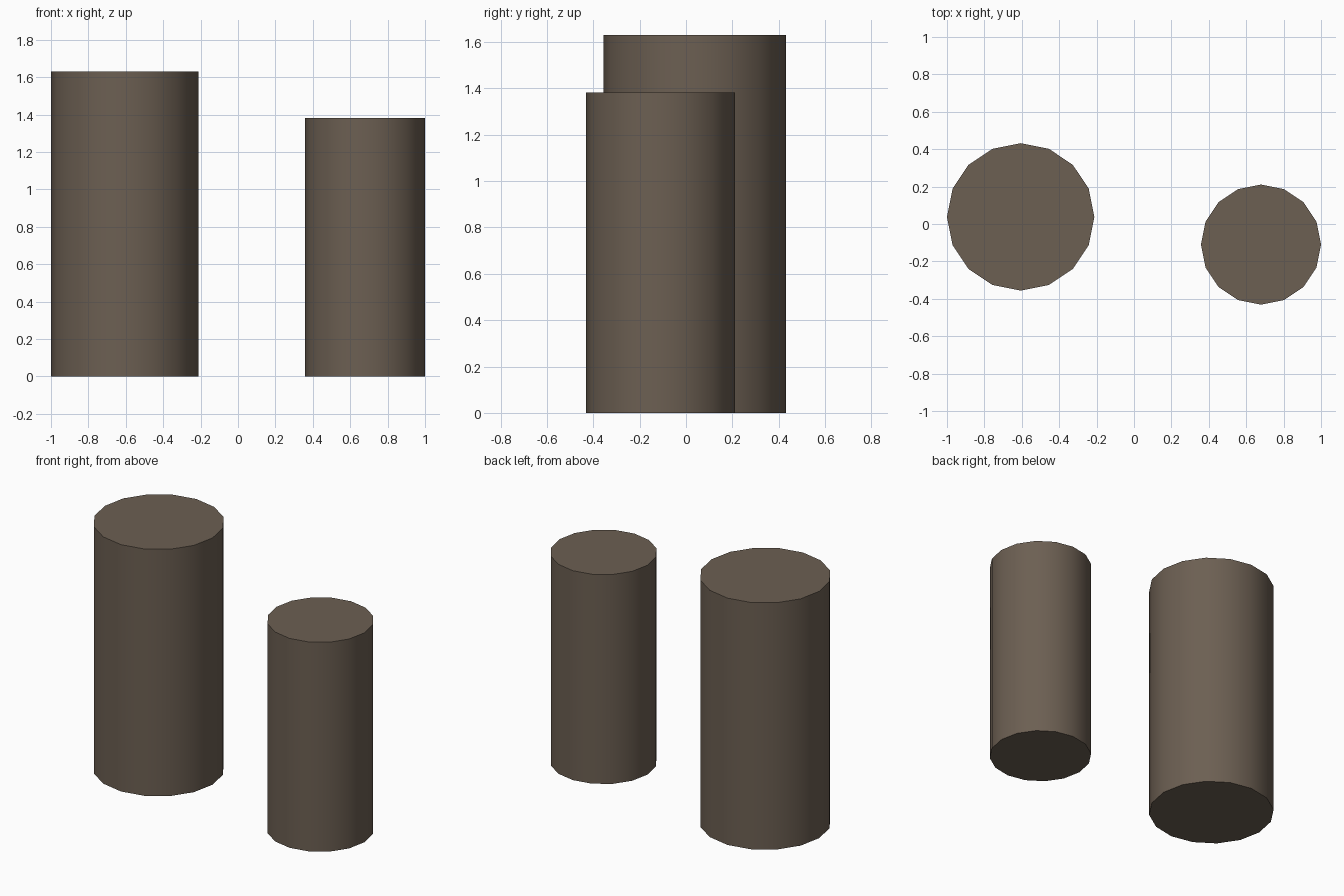
import bpy
from math import radians

if "Cube" in bpy.data.objects:
    bpy.data.objects.remove(bpy.data.objects["Cube"])

# Shared brown material
brown = bpy.data.materials.new("brown")
brown.diffuse_color = (0.15, 0.115, 0.085, 1)
brown.use_nodes = True
brown.node_tree.nodes["Principled BSDF"].inputs["Base Color"].default_value = brown.diffuse_color


def column(name, x, y, radius, height):
    """Sixteen-sided capped column standing on the ground."""
    bpy.ops.mesh.primitive_cylinder_add(
        vertices=16, radius=radius, depth=height, location=(x, y, height / 2))
    obj = bpy.context.object
    obj.name = name
    obj.data.materials.append(brown)
    # Smooth sides, sharp rims
    bpy.ops.object.shade_smooth_by_angle(angle=radians(30))
    return obj


# Tall wide column on the left, shorter slim one on the right
column("tall_column", -0.606, 0.038, 0.394, 1.63)
column("short_column", 0.679, -0.110, 0.321, 1.383)
